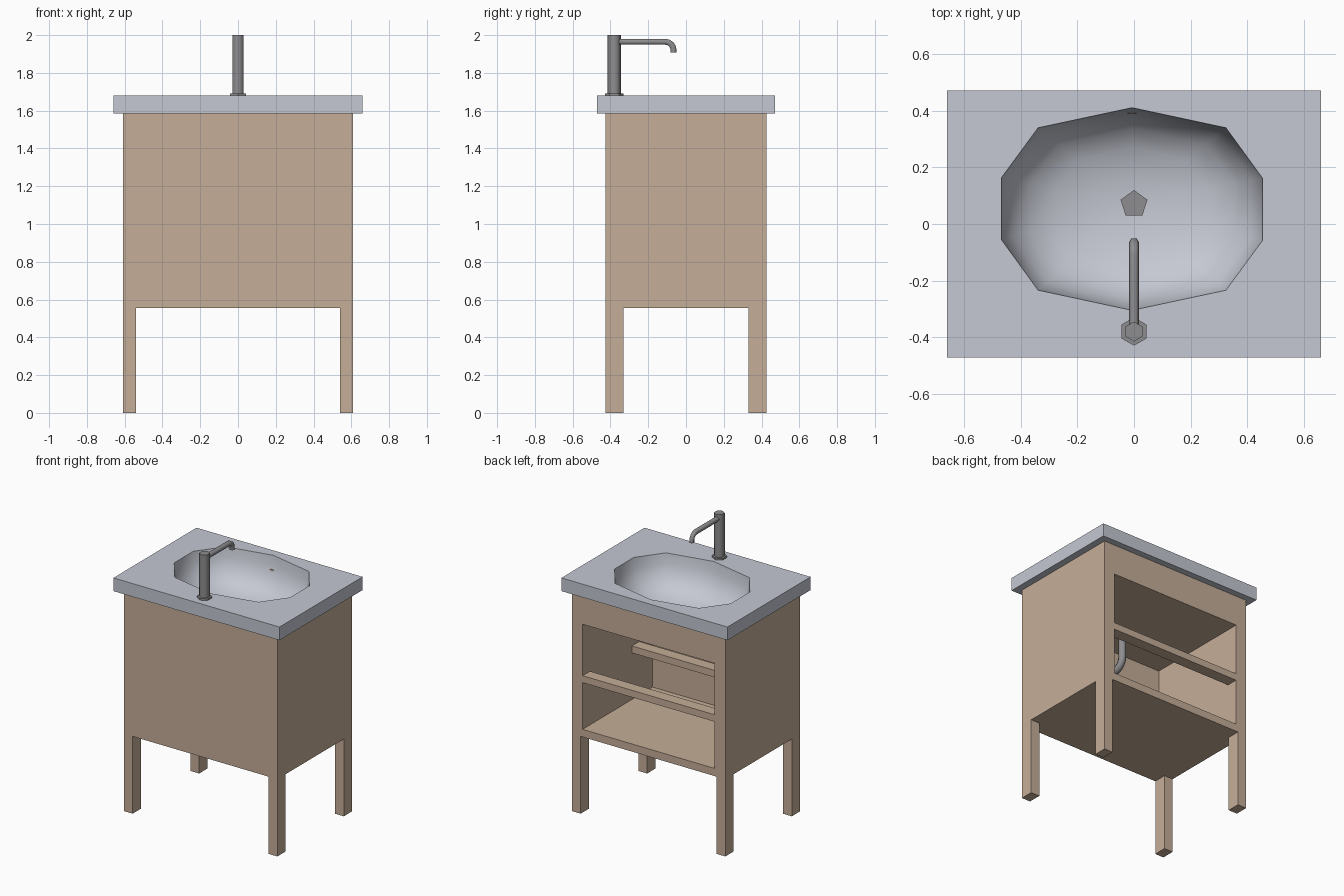
import bpy, bmesh
from math import radians, sin, cos, pi
from mathutils import Vector

old = bpy.data.objects.get("Cube")
if old:
    bpy.data.objects.remove(old, do_unlink=True)


def material(name, rgb):
    m = bpy.data.materials.new(name)
    m.use_nodes = True
    m.diffuse_color = (*rgb, 1)
    m.node_tree.nodes["Principled BSDF"].inputs["Base Color"].default_value = (*rgb, 1)
    return m


wood = material("tan_wood", (0.56, 0.42, 0.315))
ceramic = material("pale_ceramic", (0.56, 0.58, 0.65))
metal = material("grey_metal", (0.27, 0.27, 0.28))


def finish(name, bm, mat, smooth=None):
    mesh = bpy.data.meshes.new(name)
    bmesh.ops.recalc_face_normals(bm, faces=bm.faces)
    bm.to_mesh(mesh)
    bm.free()
    mesh.materials.append(mat)
    ob = bpy.data.objects.new(name, mesh)
    bpy.context.collection.objects.link(ob)
    if smooth:
        select(ob)
        bpy.ops.object.shade_smooth_by_angle(angle=radians(smooth))
    return ob


def select(ob):
    bpy.ops.object.select_all(action='DESELECT')
    ob.select_set(True)
    bpy.context.view_layer.objects.active = ob


def box(name, lo, hi, mat=wood):
    bm = bmesh.new()
    bmesh.ops.create_cube(bm, size=1)
    lo, hi = Vector(lo), Vector(hi)
    for v in bm.verts:
        v.co = (lo + hi) / 2 + v.co * (hi - lo)
    return finish(name, bm, mat)


def carve(ob, lo, hi):
    cutter = box("cutter", lo, hi)
    cutter.hide_render = True
    mod = ob.modifiers.new("cut", 'BOOLEAN')
    mod.operation, mod.solver, mod.object = 'DIFFERENCE', 'EXACT', cutter
    select(ob)
    bpy.ops.object.modifier_apply(modifier=mod.name)
    bpy.data.objects.remove(cutter, do_unlink=True)


def prism(name, center, radius, z0, z1, sides, mat, smooth=None):
    bm = bmesh.new()
    rings = [[bm.verts.new((center[0] + radius * cos(pi / 2 + 2 * pi * i / sides),
                            center[1] + radius * sin(pi / 2 + 2 * pi * i / sides), z))
              for i in range(sides)] for z in (z0, z1)]
    skin(bm, rings)
    return finish(name, bm, mat, smooth)


def skin(bm, rings, caps=True):
    n = len(rings[0])
    for a, b in zip(rings, rings[1:]):
        for i in range(n):
            bm.faces.new((a[i], a[(i + 1) % n], b[(i + 1) % n], b[i]))
    if caps:
        bm.faces.new(rings[0])
        bm.faces.new(rings[-1])


def tube(name, path, radius, sides=8):
    # Round pipe following (y, z) points in the middle plane
    pts = [Vector((0, y, z)) for y, z in path]
    bm = bmesh.new()
    rings = []
    for i, p in enumerate(pts):
        t = (pts[min(i + 1, len(pts) - 1)] - pts[max(i - 1, 0)]).normalized()
        side = Vector((1, 0, 0))
        up = t.cross(side)
        rings.append([bm.verts.new(p + radius * (side * cos(2 * pi * k / sides)
                                                 + up * sin(2 * pi * k / sides)))
                      for k in range(sides)])
    skin(bm, rings)
    return finish(name, bm, metal, 65)


# Cabinet with legs, open at the rear
cabinet = box("cabinet", (-0.61, -0.425, 0), (0.61, 0.425, 1.585))
carve(cabinet, (-0.54, -1, -1), (0.54, 1, 0.555))
carve(cabinet, (-1, -0.33, -1), (1, 0.33, 0.555))
carve(cabinet, (-0.525, -0.37, 0.61), (0.525, 1, 1.365))
carve(cabinet, (-0.55, -0.39, 1.385), (0.55, 0.39, 2))

# Shelf rails
for name, y in (("rear_rail", 0.34), ("inner_rail", -0.22)):
    box(name, (-0.53, y, 0.945), (0.53, y + 0.084, 0.995))

# Countertop with sunken basin
bm = bmesh.new()


def rectangle(x, y, z):
    return [bm.verts.new((sx * x, sy * y, z)) for sx, sy in ((-1, -1), (1, -1), (1, 1), (-1, 1))]


top = rectangle(0.66, 0.472, 1.68)
skin(bm, [top, rectangle(0.66, 0.472, 1.585), rectangle(0.58, 0.4, 1.585)], caps=False)
half = [(0, 0.358), (0.332, 0.287), (0.462, 0.108), (0.462, -0.11), (0.332, -0.287)]
outline = half + [(-x, -y) for x, y in half]
rings = []
for s, z in ((1, 1.68), (0.975, 1.61), (0.91, 1.54), (0.78, 1.475),
             (0.58, 1.435), (0.32, 1.41), (0.08, 1.403)):
    rings.append([bm.verts.new((s * x - 0.007 * s, s * y + 0.053 + 0.02 * (1 - s), z))
                  for x, y in outline])
skin(bm, rings, caps=False)
bm.faces.new(rings[-1])
rim = []
for loop in (top, rings[0]):
    rim += [bm.edges.get((loop[i - 1], loop[i])) for i in range(len(loop))]
bmesh.ops.triangle_fill(bm, edges=rim, use_beauty=True, normal=(0, 0, 1))
finish("countertop_basin", bm, ceramic, 45)

# Drain and waste pipe
prism("drain", (0, 0.07), 0.05, 1.405, 1.416, 5, metal)
bend = [(-0.2 + 0.08 * cos(a), 1.17 - 0.08 * sin(a)) for a in (i * pi / 10 for i in range(6))]
tube("waste_pipe", [(-0.12, 1.37)] + bend + [(-0.375, 1.09)], 0.026)

# Faucet
prism("faucet_base", (0, -0.38), 0.05, 1.68, 1.692, 6, metal)
prism("faucet_post", (0, -0.38), 0.035, 1.68, 2.0, 6, metal, 65)
curve = [(-0.11 + 0.044 * sin(a), 1.921 + 0.044 * cos(a)) for a in (i * pi / 8 for i in range(5))]
tube("faucet_spout", [(-0.38, 1.965)] + curve + [(-0.066, 1.907)], 0.018, 6)
